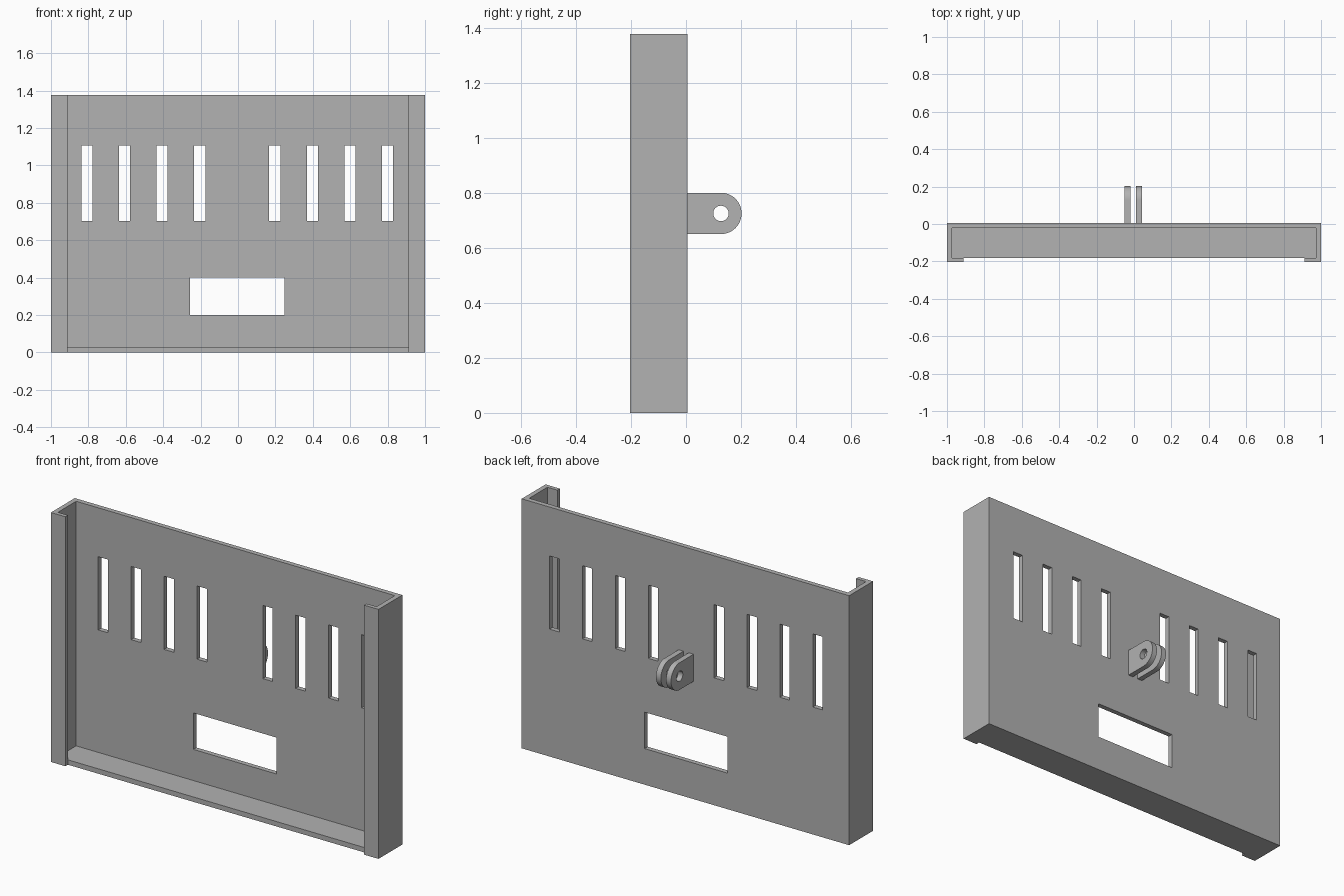
import bpy, bmesh, math
from mathutils import Vector

cube = bpy.data.objects.get("Cube")
if cube:
    bpy.data.objects.remove(cube, do_unlink=True)

grey = bpy.data.materials.new("plain_grey")
grey.use_nodes = True
colour = (0.445, 0.445, 0.445, 1)
grey.diffuse_color = colour
grey.node_tree.nodes["Principled BSDF"].inputs["Base Color"].default_value = colour

HEIGHT = 1.377
WALL = 0.027
LIP_DEPTH = 0.022
LIP_INNER = 0.912
BACK, FRONT = 0.005, -0.203
SHIFT = -0.004          # openings and hinge sit slightly off centre
SLOT_STEP = 0.201


def extrude(name, points, direction):
    """Closed prism from a planar outline."""
    bm = bmesh.new()
    face = bm.faces.new([bm.verts.new(p) for p in points])
    result = bmesh.ops.extrude_face_region(bm, geom=[face])
    moved = [v for v in result["geom"] if isinstance(v, bmesh.types.BMVert)]
    bmesh.ops.translate(bm, verts=moved, vec=Vector(direction))
    bmesh.ops.recalc_face_normals(bm, faces=bm.faces)
    mesh = bpy.data.meshes.new(name)
    bm.to_mesh(mesh)
    bm.free()
    mesh.materials.append(grey)
    obj = bpy.data.objects.new(name, mesh)
    bpy.context.collection.objects.link(obj)
    return obj


def box(name, x0, x1, y0, y1, z0, z1):
    outline = [(x0, y0, z0), (x1, y0, z0), (x1, y1, z0), (x0, y1, z0)]
    return extrude(name, outline, (0, 0, z1 - z0))


def cut(target, cutter):
    """Subtract the cutter, then discard it."""
    mod = target.modifiers.new("opening", 'BOOLEAN')
    mod.operation = 'DIFFERENCE'
    mod.solver = 'EXACT'
    mod.object = cutter
    bpy.context.view_layer.objects.active = target
    bpy.ops.object.modifier_apply(modifier=mod.name)
    bpy.data.objects.remove(cutter, do_unlink=True)


def arc(x, y, z, radius, start, end, steps):
    return [(x, y + radius * math.cos(a), z + radius * math.sin(a))
            for a in (start + (end - start) * i / steps for i in range(steps + 1))]


# Back panel, side walls and front lips share one channel profile
half = [(1, BACK), (1, FRONT), (LIP_INNER, FRONT), (LIP_INNER, FRONT + LIP_DEPTH),
        (1 - WALL, FRONT + LIP_DEPTH), (1 - WALL, BACK - WALL)]
profile = half + [(-x, y) for x, y in reversed(half)]
panel = extrude("channel_panel", [(x, y, 0) for x, y in profile], (0, 0, HEIGHT))

# Vent slots
for step in (-4, -3, -2, -1, 1, 2, 3, 4):
    x = SHIFT + step * SLOT_STEP
    cut(panel, box("slot_cutter", x - 0.03, x + 0.03, -0.1, 0.1, 0.703, 1.107))

# Wide lower window
cut(panel, box("window_cutter", SHIFT - 0.253, SHIFT + 0.253, -0.1, 0.1, 0.199, 0.4))

# Bottom shelf between the side walls
box("bottom_shelf", WALL - 1, 1 - WALL, FRONT + LIP_DEPTH, BACK - WALL, 0, WALL)

# Pair of rounded hinge lugs with a pin hole
LUG_Y, LUG_Z, LUG_R, LUG_T = 0.127, 0.725, 0.075, 0.03
for name, x in (("left_hinge_lug", 0.016), ("right_hinge_lug", -0.016 - LUG_T)):
    x += SHIFT
    outline = [(x, BACK, LUG_Z - LUG_R)]
    outline += arc(x, LUG_Y, LUG_Z, LUG_R, -math.pi / 2, math.pi / 2, 32)
    outline.append((x, BACK, LUG_Z + LUG_R))
    lug = extrude(name, outline, (LUG_T, 0, 0))
    hole = arc(x - 0.1, LUG_Y, LUG_Z, 0.028, 0, math.tau, 40)[:-1]
    cut(lug, extrude("pin_cutter", hole, (0.3, 0, 0)))
    bpy.ops.object.select_all(action='DESELECT')
    lug.select_set(True)
    bpy.context.view_layer.objects.active = lug
    bpy.ops.object.shade_smooth_by_angle(angle=math.radians(30))
